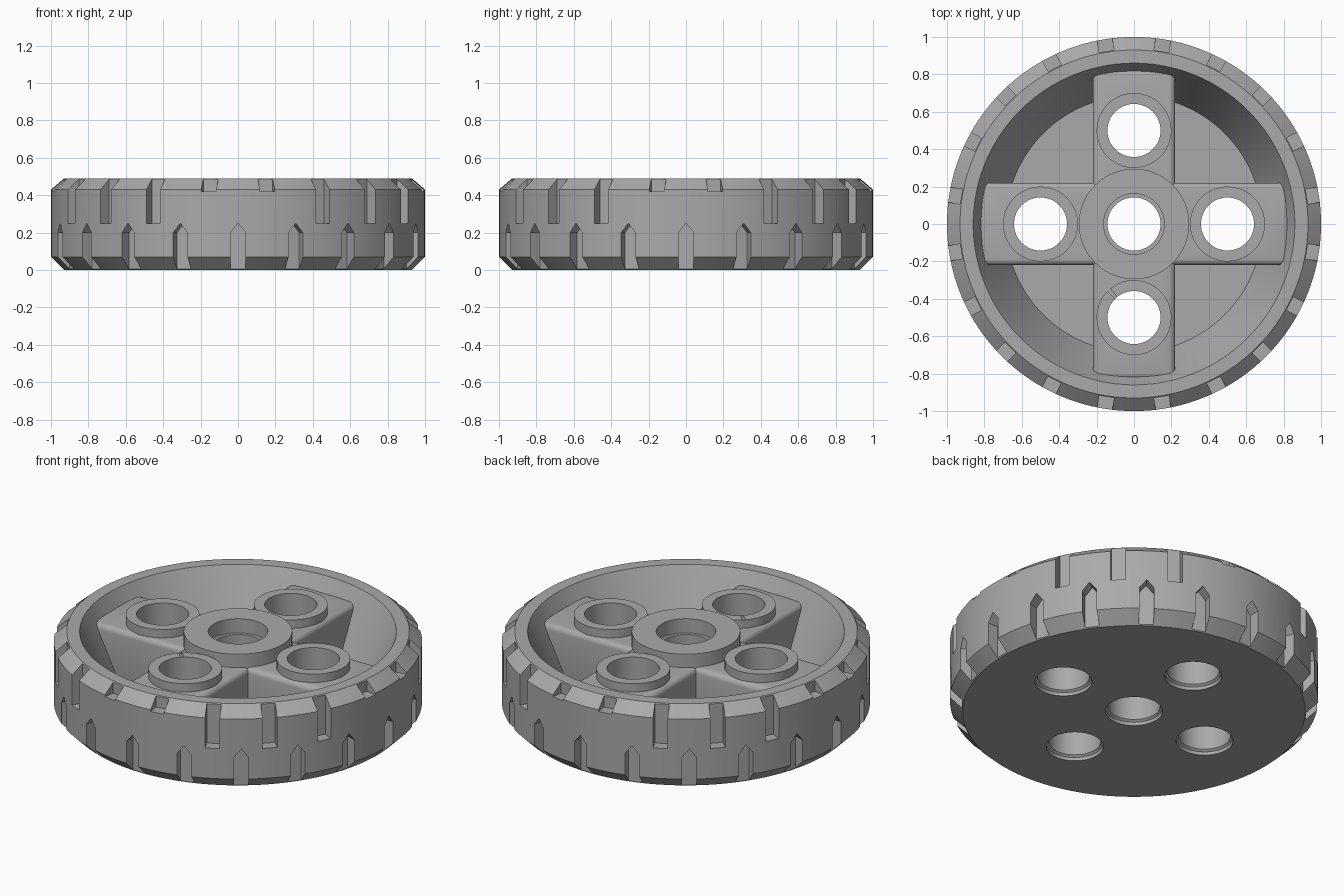
import bpy, bmesh, math
from mathutils import Matrix

if "Cube" in bpy.data.objects:
    bpy.data.objects.remove(bpy.data.objects["Cube"])

grey = bpy.data.materials.new("mid_grey")
grey.use_nodes = True
colour = (0.4, 0.4, 0.4, 1)
grey.diffuse_color = colour
grey.node_tree.nodes["Principled BSDF"].inputs["Base Color"].default_value = colour

QUARTERS = [i * math.pi / 2 for i in range(4)]
POST_R, HOLE_R = 0.5, 0.142
FLOOR_Z, SPOKE_Z, POST_Z, HUB_Z = 0.13, 0.41, 0.46, 0.49


def finish(bm, name):
    bmesh.ops.recalc_face_normals(bm, faces=bm.faces)
    mesh = bpy.data.meshes.new(name)
    bm.to_mesh(mesh)
    bm.free()
    mesh.materials.append(grey)
    ob = bpy.data.objects.new(name, mesh)
    bpy.context.collection.objects.link(ob)
    return ob


def lathe(bm, profile, steps, at=(0, 0)):
    """Spin an (r, z) profile that starts and ends on the axis."""
    part = bmesh.new()
    vs = [part.verts.new((r, 0, z)) for r, z in profile]
    es = [part.edges.new(pair) for pair in zip(vs, vs[1:])]
    bmesh.ops.spin(part, geom=vs + es, cent=(0, 0, 0), axis=(0, 0, 1),
                   angle=2 * math.pi, steps=steps)
    bmesh.ops.remove_doubles(part, verts=part.verts, dist=1e-5)
    bmesh.ops.recalc_face_normals(part, faces=part.faces)
    bmesh.ops.translate(part, verts=part.verts, vec=(*at, 0))
    temp = bpy.data.meshes.new("temp")
    part.to_mesh(temp)
    part.free()
    bm.from_mesh(temp)
    bpy.data.meshes.remove(temp)


def notch(bm, outline, angle):
    """Radial prism from an (x, z) outline, cutting in to the tread floor."""
    face = bm.faces.new([bm.verts.new((x, -0.935, z)) for x, z in outline])
    ext = bmesh.ops.extrude_face_region(bm, geom=[face])["geom"]
    new = [v for v in ext if isinstance(v, bmesh.types.BMVert)]
    bmesh.ops.translate(bm, verts=new, vec=(0, -0.2, 0))
    bmesh.ops.rotate(bm, verts=list(face.verts) + new, cent=(0, 0, 0),
                     matrix=Matrix.Rotation(angle, 3, 'Z'))


def apply_modifier(ob, mod):
    bpy.context.view_layer.objects.active = ob
    bpy.ops.object.modifier_apply(modifier=mod.name)


def cut(ob, cutter):
    mod = ob.modifiers.new("cut", 'BOOLEAN')
    mod.operation, mod.solver, mod.object = 'DIFFERENCE', 'EXACT', cutter
    apply_modifier(ob, mod)


# Tyre with chamfered shoulders, sloping inner wall and flat floor
bm = bmesh.new()
lathe(bm, [(0, 0), (0.93, 0), (1, 0.07), (1, 0.43), (0.93, 0.49), (0.86, 0.49),
           (0.83, 0.43), (0.686, FLOOR_Z), (0, FLOOR_Z)], 160)
tyre = finish(bm, "tyre")

# Central hub
bm = bmesh.new()
lathe(bm, [(0, 0.05), (0.295, 0.05), (0.295, HUB_Z), (0, HUB_Z)], 80)
hub = finish(bm, "hub")

# Four round posts on the spokes
bm = bmesh.new()
for a in QUARTERS:
    lathe(bm, [(0, SPOKE_Z - 0.02), (0.2, SPOKE_Z - 0.02), (0.2, POST_Z), (0, POST_Z)],
          64, (POST_R * math.cos(a), POST_R * math.sin(a)))
posts = finish(bm, "posts")

# Two crossing bars with rounded edges make the four spokes
spokes = []
for name, size in (("spokes_across", (1.66, 0.44)), ("spokes_along", (0.44, 1.66))):
    bm = bmesh.new()
    bmesh.ops.create_cube(bm, size=1)
    bmesh.ops.scale(bm, verts=bm.verts, vec=(*size, SPOKE_Z - 0.05))
    bmesh.ops.translate(bm, verts=bm.verts, vec=(0, 0, (SPOKE_Z + 0.05) / 2))
    bmesh.ops.bevel(bm, geom=bm.edges[:], offset=0.03, segments=4, profile=0.5,
                    affect='EDGES')
    spokes.append(finish(bm, name))

# Cutter for the five through holes, the centre one counterbored
bm = bmesh.new()
low = [(0, -0.1), (0.155, -0.1), (0.155, 0.02), (HOLE_R, 0.03)]
lathe(bm, low + [(HOLE_R, 0.405), (0.162, 0.405), (0.162, 0.6), (0, 0.6)], 64)
for a in QUARTERS:
    lathe(bm, low + [(HOLE_R, 0.6), (0, 0.6)], 64,
          (POST_R * math.cos(a), POST_R * math.sin(a)))
holes = finish(bm, "hole_cutter")

# Cutter for the tread: pointed lower notches, square upper ones between them
bm = bmesh.new()
W = 0.04
for i in range(20):
    step = math.radians(18)
    notch(bm, [(-W, -0.1), (W, -0.1), (W, 0.2), (0, 0.25), (-W, 0.2)], i * step)
    base = 0.42 if i % 5 in (0, 4) else 0.25
    notch(bm, [(-W, base), (W, base), (W, 0.6), (-W, 0.6)], (i + 0.5) * step)
treads = finish(bm, "tread_cutter")

cut(tyre, treads)
parts = [tyre, hub, posts] + spokes
for ob in parts:
    cut(ob, holes)
for cutter in (holes, treads):
    bpy.data.objects.remove(cutter)

# Smooth curved faces, keep hard edges
bpy.ops.object.select_all(action='DESELECT')
for ob in parts:
    ob.select_set(True)
bpy.context.view_layer.objects.active = tyre
bpy.ops.object.shade_smooth_by_angle(angle=math.radians(30))
